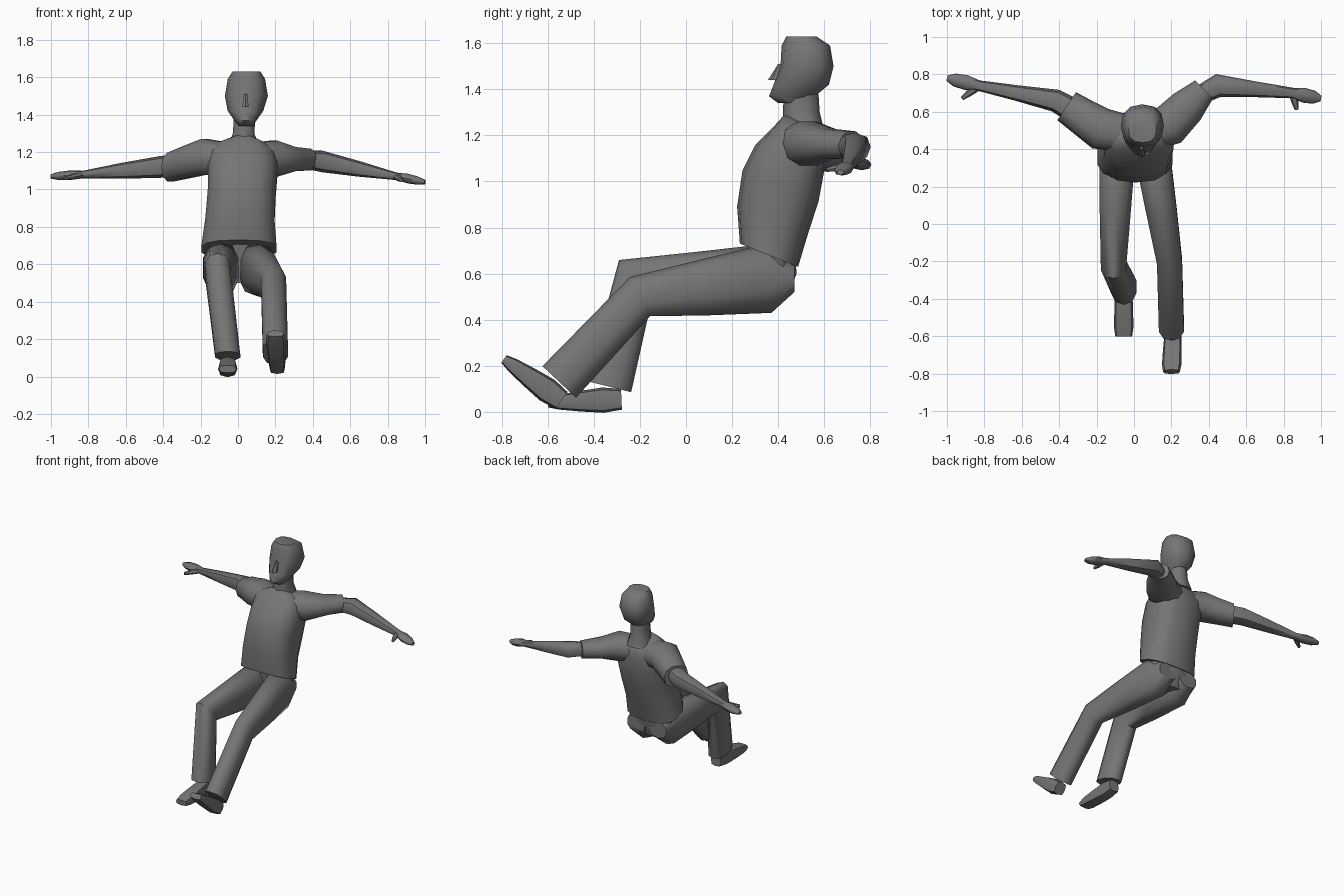
import bpy
import bmesh
import math
from mathutils import Vector

default_cube = bpy.data.objects.get("Cube")
if default_cube:
    bpy.data.objects.remove(default_cube, do_unlink=True)

# One plain colour for the whole figure
grey = bpy.data.materials.new("plain_grey")
grey.use_nodes = True
colour = (0.18, 0.18, 0.18, 1)
grey.diffuse_color = colour
shader = grey.node_tree.nodes["Principled BSDF"]
shader.inputs["Base Color"].default_value = colour
shader.inputs["Roughness"].default_value = 0.8

SIDEWAYS = Vector((1, 0, 0))
UPWARD = Vector((0, 0, 1))


def soften(value, power):
    """Rounded-box version of a sine or cosine."""
    return math.copysign(abs(value) ** power, value)


def path_heading(points, index):
    """Mean direction at a joint; its length shrinks as the bend sharpens."""
    steps = [(b - a).normalized() for a, b in zip(points, points[1:])]
    around = steps[max(index - 1, 0):index + 1]
    return sum(around, Vector()) / len(around)


def tube(name, stations, across, heading=None, sides=10, power=0.85):
    """Closed body through stations of (centre, half depth, half width).
    Width lies along across; rings are mitred unless a heading is given."""
    points = [Vector(station[0]) for station in stations]
    mesh = bpy.data.meshes.new(name)
    bm = bmesh.new()
    loops = []
    for index, (_, depth, width) in enumerate(stations):
        if heading is None:
            direction = path_heading(points, index)
            depth = depth / direction.length
        else:
            direction = Vector(heading)
        reach = direction.cross(across).normalized() * depth
        loop = []
        for i in range(sides):
            angle = math.tau * i / sides
            offset = reach * soften(math.cos(angle), power)
            offset += across * width * soften(math.sin(angle), power)
            loop.append(bm.verts.new(points[index] + offset))
        loops.append(loop)
    for lower, upper in zip(loops, loops[1:]):
        for i in range(sides):
            j = (i + 1) % sides
            bm.faces.new((lower[i], lower[j], upper[j], upper[i]))
    bm.faces.new(loops[0])
    bm.faces.new(loops[-1])
    bmesh.ops.recalc_face_normals(bm, faces=bm.faces)
    bm.to_mesh(mesh)
    bm.free()
    mesh.materials.append(grey)
    obj = bpy.data.objects.new(name, mesh)
    bpy.context.collection.objects.link(obj)
    bpy.ops.object.select_all(action="DESELECT")
    obj.select_set(True)
    bpy.context.view_layer.objects.active = obj
    bpy.ops.object.shade_smooth_by_angle(angle=math.radians(50))


def arm(side, girth, chest, shoulder, cuff, elbow, wrist, fingertips, thumb_tip):
    """Short sleeve, bare arm with a flat hand, and a thumb."""
    shoulder, cuff, elbow, wrist, fingertips, thumb_tip = map(
        Vector, (shoulder, cuff, elbow, wrist, fingertips, thumb_tip))
    tube(side + "_sleeve", [
        (chest, .1, .09),
        (shoulder, .11, .1),
        (shoulder.lerp(cuff, .5), .1, .09 * girth),
        (cuff, .09 * girth, .08 * girth)], UPWARD)
    tube(side + "_arm", [
        (cuff.lerp(shoulder, .2), .065 * girth, .06 * girth),
        (elbow, .06, .058),
        (elbow.lerp(wrist, .5), .042, .042),
        (wrist, .028, .02),
        (wrist.lerp(fingertips, .4), .04, .026),
        (wrist.lerp(fingertips, .75), .035, .022),
        (fingertips, .015, .012)], UPWARD, sides=8)
    tube(side + "_thumb", [
        (wrist, .025, .015),
        (wrist.lerp(thumb_tip, .6), .018, .015),
        (thumb_tip, .01, .01)], UPWARD, sides=6)


def leg(side, buttock, hip, knee, cuff, heel, toe):
    """Flared trouser leg and a shoe."""
    hip, knee, heel, toe = map(Vector, (hip, knee, heel, toe))
    tube(side + "_trouser_leg", [
        (buttock, .06, .075),
        (hip, .15, .1),
        (hip.lerp(knee, .5), .122, .087),
        (knee, .09, .07),
        (cuff, .1, .07)], SIDEWAYS)
    tube(side + "_shoe", [
        (heel, .045, .042),
        (heel.lerp(toe, .25), .055, .046),
        (heel.lerp(toe, .55), .045, .05),
        (heel.lerp(toe, .85), .032, .052),
        (toe, .02, .045)], SIDEWAYS, sides=8, power=.6)


# Head, nose and neck
tube("head", [
    ((.04, .46, 1.34), .06, .04),
    ((.04, .46, 1.37), .1, .06),
    ((.04, .5, 1.42), .12, .095),
    ((.045, .525, 1.5), .115, .115),
    ((.045, .52, 1.59), .105, .1),
    ((.045, .5, 1.63), .065, .075)], SIDEWAYS, heading=UPWARD, sides=12)
tube("nose", [
    ((.04, .39, 1.44), .035, .02),
    ((.04, .41, 1.51), .01, .01)], SIDEWAYS, heading=UPWARD, sides=6)
tube("neck", [
    ((.03, .51, 1.22), .09, .09),
    ((.03, .5, 1.3), .08, .06),
    ((.035, .5, 1.38), .075, .06)], SIDEWAYS, heading=UPWARD)

# Shirt leaning back, with a slanting hem
tube("shirt", [
    ((.005, .36, .68), .136, .205),
    ((.01, .375, .83), .165, .188),
    ((.02, .41, .98), .178, .185),
    ((.025, .45, 1.1), .16, .19),
    ((.02, .485, 1.18), .125, .185),
    ((.02, .5, 1.23), .1, .14),
    ((.025, .5, 1.26), .08, .07)],
    SIDEWAYS, heading=(0, .4, 1), sides=14, power=.75)

# Outstretched arms
arm("right", 1, chest=(-.03, .48, 1.16), shoulder=(-.18, .51, 1.175),
    cuff=(-.36, .63, 1.12), elbow=(-.42, .66, 1.12), wrist=(-.83, .74, 1.08),
    fingertips=(-1, .78, 1.07), thumb_tip=(-.92, .67, 1.06))
arm("left", .75, chest=(.05, .48, 1.16), shoulder=(.19, .53, 1.165),
    cuff=(.375, .72, 1.16), elbow=(.45, .74, 1.15), wrist=(.85, .7, 1.07),
    fingertips=(1, .67, 1.04), thumb_tip=(.87, .61, 1.05))

# Trouser seat and bent legs, one shoe flat and one with the toe raised
tube("trouser_seat", [
    ((0, .38, .72), .09, .18),
    ((0, .39, .6), .09, .17),
    ((0, .38, .5), .06, .09)], SIDEWAYS, heading=UPWARD)
leg("right", buttock=(-.09, .47, .58), hip=(-.09, .36, .58),
    knee=(-.11, -.22, .57), cuff=(-.055, -.335, .11),
    heel=(-.055, -.28, .055), toe=(-.055, -.6, .04))
leg("left", buttock=(.09, .47, .58), hip=(.1, .36, .58),
    knee=(.19, -.2, .5), cuff=(.2, -.55, .13),
    heel=(.21, -.54, .05), toe=(.2, -.79, .23))
